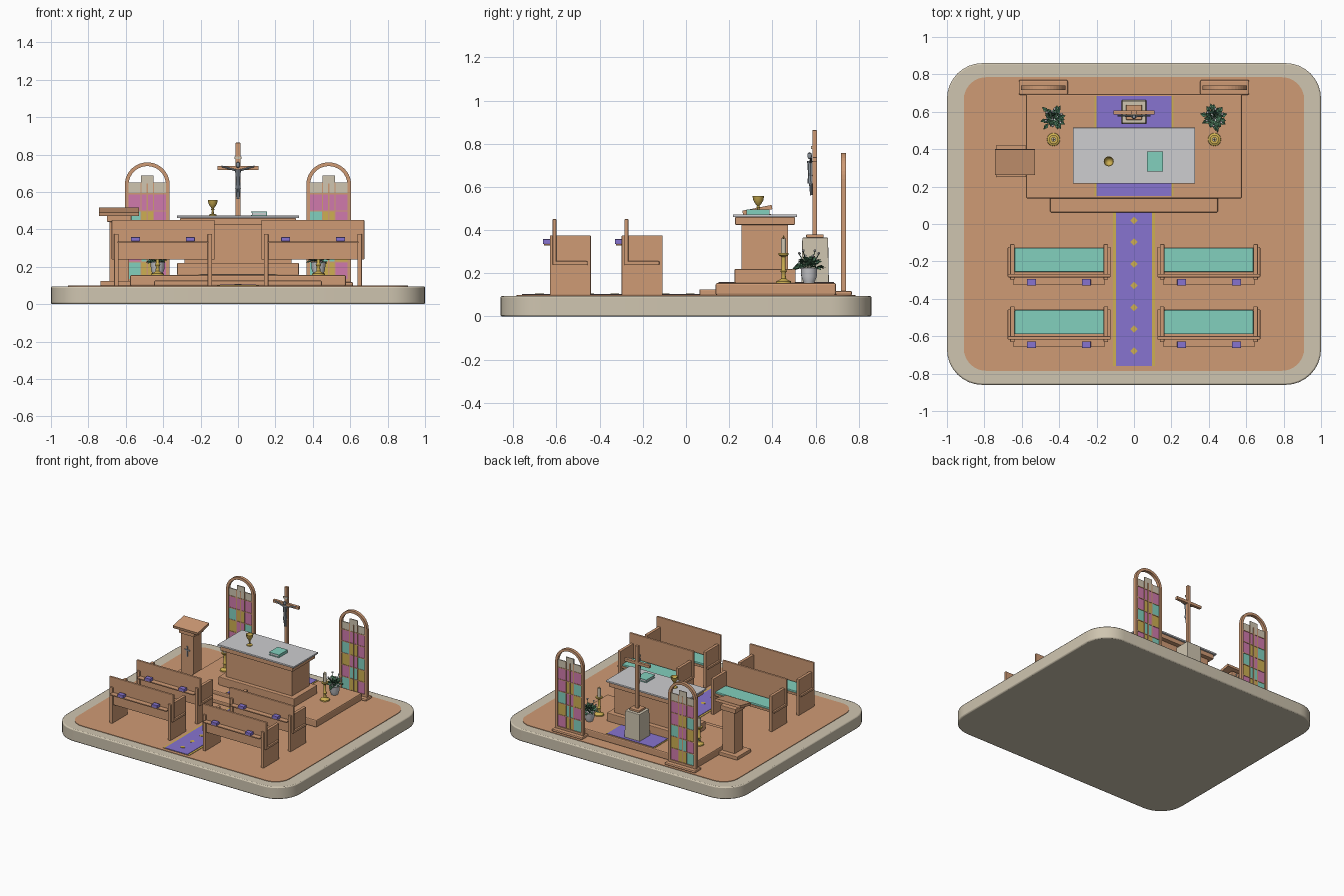
import bpy, bmesh, math, random
from mathutils import Vector, Matrix

if "Cube" in bpy.data.objects:
    bpy.data.objects.remove(bpy.data.objects["Cube"])

random.seed(4)


def color(name, r, g, b):
    m = bpy.data.materials.new(name)
    m.diffuse_color = [(c / 255 / 12.92 if c < 11 else ((c / 255 + .055) / 1.055) ** 2.4) for c in (r, g, b)] + [1]
    m.use_nodes = True
    m.node_tree.nodes["Principled BSDF"].inputs["Base Color"].default_value = m.diffuse_color
    return m


STONE = color("stone cream", 207, 197, 176)
WOOD = color("warm wood", 207, 155, 117)
PURPLE = color("purple cloth", 135, 116, 208)
TEAL = color("teal", 130, 208, 190)
GOLD = color("gold", 205, 175, 82)
PINK = color("pink glass", 208, 122, 172)
GREY = color("light grey", 205, 205, 208)
STEEL = color("steel grey", 140, 148, 156)
GREEN = color("leaf green", 76, 122, 92)


def finish(name, bm, mat, bevel=0, smooth=False):
    bmesh.ops.recalc_face_normals(bm, faces=bm.faces)
    me = bpy.data.meshes.new(name)
    bm.to_mesh(me)
    bm.free()
    me.materials.append(mat)
    ob = bpy.data.objects.new(name, me)
    bpy.context.collection.objects.link(ob)
    if bevel:
        mod = ob.modifiers.new("bevel", 'BEVEL')
        mod.width, mod.segments = bevel, 2
    if smooth:
        bpy.ops.object.select_all(action='DESELECT')
        ob.select_set(True)
        bpy.context.view_layer.objects.active = ob
        bpy.ops.object.shade_smooth_by_angle(angle=math.radians(40))
    return ob


def box(name, x0, x1, y0, y1, z0, z1, mat, bevel=0, taper=1):
    bm = bmesh.new()
    bmesh.ops.create_cube(bm, size=1)
    for v in bm.verts:
        s = taper if v.co.z > 0 else 1
        v.co = ((x0 + x1) / 2 + v.co.x * (x1 - x0) * s, (y0 + y1) / 2 + v.co.y * (y1 - y0) * s,
                (z0 + z1) / 2 + v.co.z * (z1 - z0))
    return finish(name, bm, mat, bevel)


def prism(name, pts, depth, mat, bevel=0, smooth=False):
    """Extrude a 3D polygon along the depth vector."""
    bm = bmesh.new()
    f = bm.faces.new([bm.verts.new(p) for p in pts])
    ext = bmesh.ops.extrude_face_region(bm, geom=[f])
    bmesh.ops.translate(bm, vec=depth, verts=[g for g in ext['geom'] if isinstance(g, bmesh.types.BMVert)])
    return finish(name, bm, mat, bevel, smooth)


def rounded_slab(name, hx, hy, r, z0, z1, mat, bevel=0):
    pts = []
    for i, (sx, sy) in enumerate([(1, 1), (-1, 1), (-1, -1), (1, -1)]):
        for k in range(9):
            a = math.radians(90 * i + 90 * k / 8)
            pts.append((sx * (hx - r) + r * math.cos(a), sy * (hy - r) + r * math.sin(a), z0))
    return prism(name, pts, (0, 0, z1 - z0), mat, bevel, True)


def lathe(name, x, y, profile, mat, n=20):
    """Spin (radius, z) points around a vertical axis."""
    bm = bmesh.new()
    vs = [bm.verts.new((x + r, y, z)) for r, z in profile]
    es = [bm.edges.new(p) for p in zip(vs, vs[1:])]
    bmesh.ops.spin(bm, geom=vs + es, cent=(x, y, 0), axis=(0, 0, 1), angle=math.tau, steps=n)
    bmesh.ops.remove_doubles(bm, verts=bm.verts, dist=1e-5)
    return finish(name, bm, mat, 0, True)


def limb(name, p, q, r1, r2, mat):
    p, q = Vector(p), Vector(q)
    bm = bmesh.new()
    m = Matrix.Translation((p + q) / 2) @ (q - p).to_track_quat('Z', 'Y').to_matrix().to_4x4()
    bmesh.ops.create_cone(bm, cap_ends=True, segments=8, radius1=r1, radius2=r2, depth=(q - p).length, matrix=m)
    return finish(name, bm, mat, 0, True)


# Base, floor and aisle carpet
rounded_slab("base", 1, .86, .19, 0, .095, STONE, .008)
rounded_slab("floor", .91, .785, .12, .09, .099, WOOD)
box("carpet_border", -.113, .113, -.76, .07, .097, .102, GOLD)
box("aisle_carpet", -.097, .097, -.76, .07, .097, .105, PURPLE)
for i in range(7):
    y = .02 - .1165 * i
    prism("carpet_diamond", [(.02, y, .104), (0, y + .02, .104), (-.02, y, .104), (0, y - .02, .104)],
          (0, 0, .003), GOLD)

# Pews: two rows on both sides
for s in (-1, 1):
    for y in (0, -.333):
        c = s * .4
        for e in (-1, 1):
            box("pew_end", c + e * .25 - .012, c + e * .25 + .012, y - .298, y - .108, .098, .376, WOOD, .003)
        box("pew_back", c - .275, c + .275, y - .285, y - .267, .24, .451, WOOD, .004)
        box("pew_seat", c - .275, c + .275, y - .285, y - .123, .238, .256, WOOD, .004)
        box("pew_cushion", c - .238, c + .238, y - .256, y - .128, .254, .27, TEAL, .004)
        box("book_ledge", c - .243, c + .243, y - .325, y - .284, .328, .336, WOOD)
        for bx in (.255, .548):
            box("pew_book", s * bx - .024, s * bx + .024, y - .33, y - .294, .336, .358, PURPLE, .002)

# Raised platform with front step and carpet
box("platform", -.578, .578, .137, .695, .098, .155, WOOD, .008)
box("front_step", -.448, .448, .062, .16, .098, .126, WOOD, .006)
box("altar_carpet_border", -.21, .21, .15, .685, .153, .1575, GOLD)
box("altar_carpet", -.2, .2, .15, .685, .153, .16, PURPLE)

# Altar
box("altar_base", -.325, .325, .225, .508, .155, .22, WOOD, .004)
box("altar_body", -.285, .285, .257, .472, .22, .43, WOOD)
box("altar_cornice", -.31, .31, .227, .505, .425, .46, WOOD, .004)
box("altar_top", -.327, .327, .217, .515, .46, .473, GREY, .002)

# Book on the altar
box("book_back_cover", .07, .155, .28, .387, .473, .477, TEAL)
box("book_pages", .074, .15, .284, .383, .477, .491, GREY)
box("book_front_cover", .07, .155, .28, .387, .491, .495, TEAL)
box("book_spine", .15, .155, .28, .387, .473, .495, TEAL)

# Chalice
lathe("chalice", -.135, .335, [(0, .473), (.021, .473), (.02, .478), (.006, .484), (.005, .5), (.009, .506),
      (.005, .512), (.014, .522), (.023, .538), (.027, .558), (.024, .558), (.019, .538), (0, .523)], GOLD)

# Lectern with sloped top and small cross
box("lectern_base", -.735, -.535, .25, .42, .098, .125, WOOD, .004)
box("lectern_post", -.688, -.582, .285, .385, .125, .44, WOOD)
box("lectern_neck", -.7, -.57, .275, .395, .44, .475, WOOD, .003)
prism("lectern_top", [(-.743, .265, .47), (-.743, .4, .497), (-.743, .397, .517), (-.743, .261, .49)],
      (.215, 0, 0), WOOD)
box("lectern_cross_upright", -.639, -.631, .28, .287, .27, .35, STEEL)
box("lectern_cross_arm", -.657, -.613, .28, .287, .317, .325, STEEL)

# Pedestal and cross
box("pedestal", -.066, .066, .535, .662, .155, .365, STONE, .003, .94)
box("pedestal_cap", -.042, .042, .557, .637, .365, .381, WOOD, .003)
box("cross_upright", -.013, .013, .585, .607, .38, .863, WOOD, .002)
box("cross_arm", -.11, .11, .585, .607, .716, .738, WOOD, .002)
box("cross_plaque", -.018, .018, .58, .586, .775, .79, STONE)

# Figure on the cross
fy = .577
limb("figure_torso", (0, fy, .64), (0, fy, .72), .01, .016, STEEL)
limb("figure_cloth", (0, fy, .615), (0, fy, .65), .015, .012, STEEL)
lathe("figure_head", 0, fy - .004, [(0, .728), (.008, .732), (.012, .743), (.009, .756), (0, .762)], STEEL, 10)
for s in (-1, 1):
    limb("figure_arm", (s * .01, fy, .715), (s * .088, fy + .003, .737), .006, .004, STEEL)
    limb("figure_leg", (s * .007, fy, .625), (s * .003, fy + .003, .562), .008, .005, STEEL)

for s in (-1, 1):
    # Stained glass windows
    cx = s * .485
    box("window_sill", cx - .131, cx + .131, .69, .77, .098, .118, WOOD, .008)
    arc = [math.pi * i / 20 for i in range(21)]

    def half(r):
        return [(cx + r, .717, .115)] + [(cx + r * math.cos(a), .717, .638 + r * math.sin(a)) for a in arc] \
            + [(cx - r, .717, .115)]
    prism("window_frame", half(.12) + half(.1)[::-1], (0, .024, 0), WOOD)
    box("window_bottom_rail", cx - .1, cx + .1, .718, .74, .115, .135, WOOD)
    for c in range(3):
        x = cx + (c - 1) * .0667
        for r in range(5):
            mat = PINK if r == 4 else (TEAL, GOLD, PINK)[(r * 2 + c) % 3]
            z = .133 + r * .0915
            box("glass_pane", x - .0333, x + .0333, .725, .733, z, z + .0915, mat)
        box("glass_top", x - .0333, x + .0333, .725, .733, .5905, .687 if c == 1 else .65, STONE)
    for r in range(1, 6):
        z = .133 + r * .0915
        box("window_crossbar", cx - .1, cx + .1, .722, .736, z - .003, z + .003, WOOD)
    for dx in (-.0333, .0333):
        box("window_mullion", cx + dx - .003, cx + dx + .003, .722, .736, .133, .65, WOOD)
    box("window_centre_bar", cx - .004, cx + .004, .721, .737, .133, .645, WOOD)

    # Candlesticks
    x, y = s * .43, .452
    lathe("candlestick", x, y, [(0, .155), (.035, .155), (.034, .163), (.022, .168), (.011, .176), (.009, .2),
          (.015, .21), (.009, .22), (.009, .275), (.024, .286), (.024, .294), (0, .294)], GOLD)
    lathe("candle", x, y, [(0, .29), (.012, .29), (.012, .362), (0, .362)], STONE, 14)
    lathe("candle_flame", x, y, [(0, .36), (.005, .365), (0, .378)], GOLD, 8)

    # Potted plants
    y = .57
    lathe("plant_pot", x, y, [(0, .155), (.024, .155), (.036, .185), (.037, .215), (.04, .225), (.033, .226),
          (.03, .215), (0, .213)], GREY)
    bm = bmesh.new()
    for i in range(48):
        a, el = i * 2.4, math.radians(random.uniform(0, 80))
        d = Vector((math.cos(a) * math.cos(el), math.sin(a) * math.cos(el), math.sin(el)))
        side = Vector((-math.sin(a), math.cos(a), 0)) * random.uniform(.01, .015)
        p = Vector((x, y, .225)) + d * random.uniform(.01, .04)
        q = p + d * random.uniform(.035, .05) - Vector((0, 0, .012))
        mid = (p + q) / 2 + Vector((0, 0, .01))
        vs = [bm.verts.new(v) for v in (p, mid + side, q, mid - side, mid - Vector((0, 0, .006)))]
        for f in ((0, 1, 4), (1, 2, 4), (2, 3, 4), (3, 0, 4), (0, 3, 2, 1)):
            bm.faces.new([vs[k] for k in f])
    finish("plant_leaves", bm, GREEN)
    for i in range(6):
        a = i * 1.05 + .4
        px, py, pz = x + .045 * math.cos(a), y + .045 * math.sin(a), .275 + .012 * (i % 3)
        limb("plant_stem", (x, y, .215), (px, py, pz), .002, .002, GREEN)
        lathe("plant_flower", px, py, [(0, pz - .003), (.008, pz + .004), (.006, pz + .01), (0, pz + .012)], GREY, 6)
